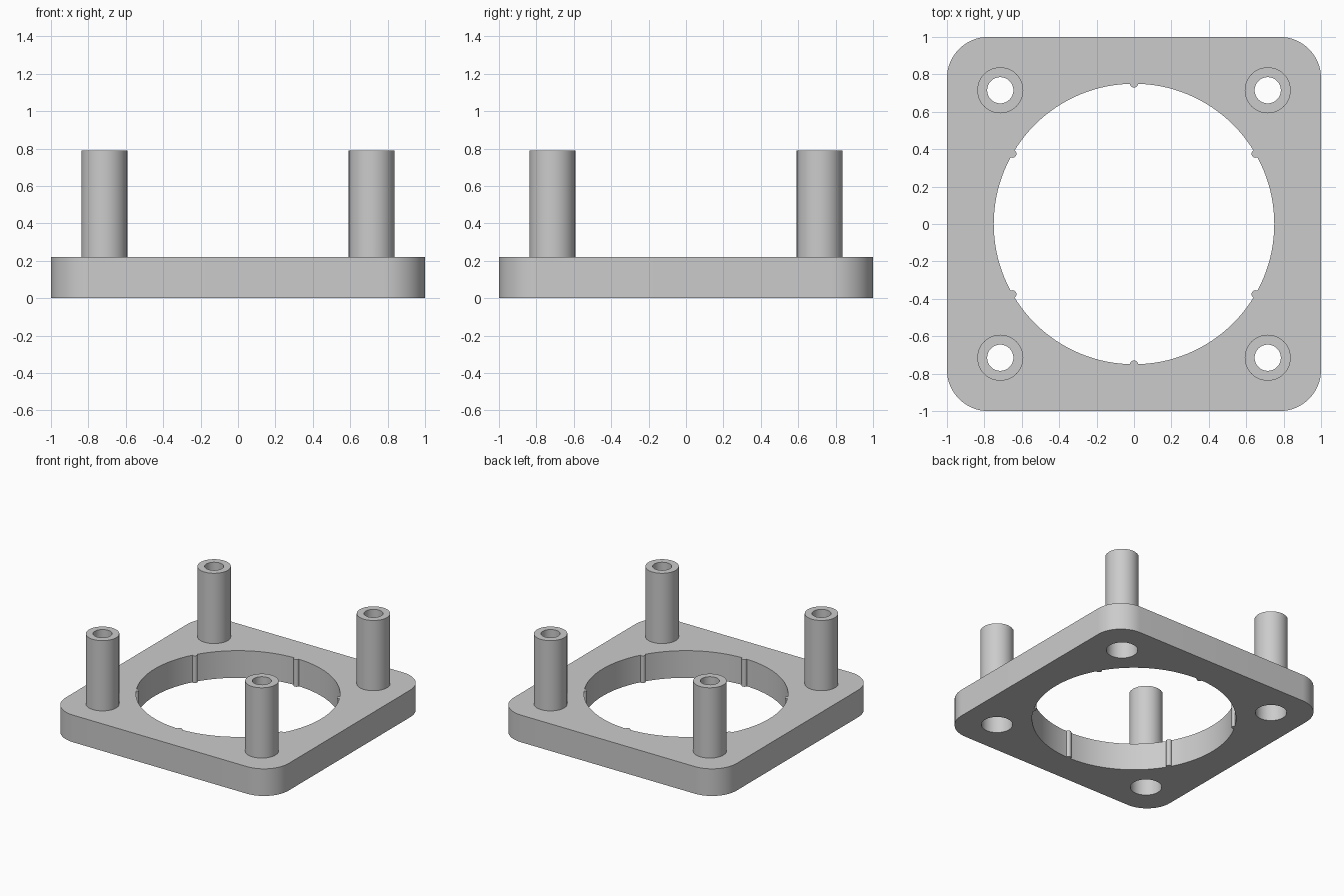
import bpy, bmesh, math

if "Cube" in bpy.data.objects:
    bpy.data.objects.remove(bpy.data.objects["Cube"])

grey = bpy.data.materials.new("light grey")
grey.diffuse_color = (0.6, 0.6, 0.6, 1)
grey.use_nodes = True
grey.node_tree.nodes["Principled BSDF"].inputs["Base Color"].default_value = grey.diffuse_color


def prism(name, points, z0, z1):
    """Solid from a 2D outline extruded between two heights."""
    bm = bmesh.new()
    face = bm.faces.new([bm.verts.new((x, y, z0)) for x, y in points])
    ext = bmesh.ops.extrude_face_region(bm, geom=[face])
    for v in ext["geom"]:
        if isinstance(v, bmesh.types.BMVert):
            v.co.z = z1
    bmesh.ops.recalc_face_normals(bm, faces=bm.faces[:])
    me = bpy.data.meshes.new(name)
    bm.to_mesh(me)
    bm.free()
    me.materials.append(grey)
    ob = bpy.data.objects.new(name, me)
    bpy.context.collection.objects.link(ob)
    return ob


def circle(cx, cy, r, n):
    return [(cx + r * math.cos(2 * math.pi * i / n),
             cy + r * math.sin(2 * math.pi * i / n)) for i in range(n)]


def combine(base, tool, op):
    """Boolean the tool into the base and discard the tool."""
    mod = base.modifiers.new(op, 'BOOLEAN')
    mod.operation = op
    mod.solver = 'EXACT'
    mod.object = tool
    dg = bpy.context.evaluated_depsgraph_get()
    me = bpy.data.meshes.new_from_object(base.evaluated_get(dg))
    base.modifiers.clear()
    base.data = me
    bpy.data.objects.remove(tool)


# rounded square plate
R, T = 0.22, 0.22
outline = []
for k in range(4):
    mid = math.radians(45 + 90 * k)
    cx = math.copysign(1 - R, math.cos(mid))
    cy = math.copysign(1 - R, math.sin(mid))
    for i in range(17):
        a = math.radians(90 * k + 90 * i / 16)
        outline.append((cx + R * math.cos(a), cy + R * math.sin(a)))
frame = prism("mounting_frame", outline, 0, T)

# large opening, with six small ribs left standing on its wall
opening = prism("opening_cutter", circle(0, 0, 0.75, 128), -0.1, T + 0.1)
for k in range(6):
    a = math.radians(30 + 60 * k)
    rib = prism("rib", circle(0.75 * math.cos(a), 0.75 * math.sin(a), 0.021, 20), -0.2, T + 0.2)
    combine(opening, rib, 'DIFFERENCE')
combine(frame, opening, 'DIFFERENCE')

# hollow corner posts with wider screw-head recesses underneath
P = 0.715
for sx in (-1, 1):
    for sy in (-1, 1):
        x, y = sx * P, sy * P
        combine(frame, prism("post", circle(x, y, 0.123, 48), 0.1, 0.79), 'UNION')
        combine(frame, prism("bore", circle(x, y, 0.07, 48), -0.1, 0.9), 'DIFFERENCE')
        combine(frame, prism("recess", circle(x, y, 0.115, 48), -0.1, 0.16), 'DIFFERENCE')

# smooth round walls, sharp rims
if not frame.data.materials:
    frame.data.materials.append(grey)
bpy.context.view_layer.objects.active = frame
frame.select_set(True)
bpy.ops.object.shade_smooth_by_angle(angle=math.radians(30))
